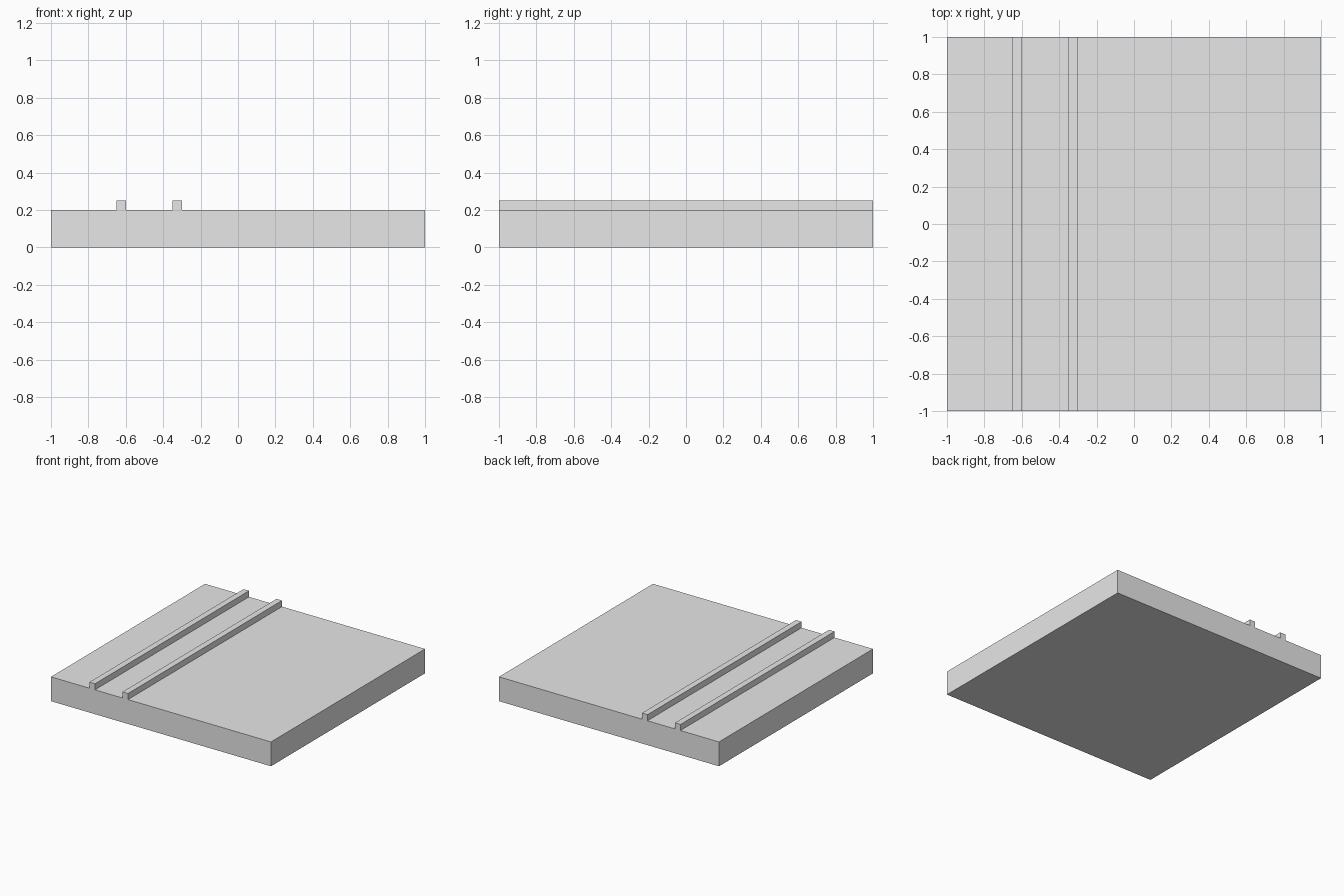
import bpy
import bmesh

cube = bpy.data.objects.get("Cube")
if cube:
    bpy.data.objects.remove(cube, do_unlink=True)

HALF = 1.0
SLAB_TOP = 0.2
RAIL_TOP = 0.25
RAIL_WIDTH = 0.05
RAIL_STARTS = (-0.65, -0.35)

grey = bpy.data.materials.new("plain grey")
grey.use_nodes = True
grey.diffuse_color = (0.8, 0.8, 0.8, 1)
grey.node_tree.nodes["Principled BSDF"].inputs["Base Color"].default_value = grey.diffuse_color

# Front outline of the slab, stepping up over each rail
outline = [(-HALF, 0), (-HALF, SLAB_TOP)]
for left in RAIL_STARTS:
    right = left + RAIL_WIDTH
    outline += [(left, SLAB_TOP), (left, RAIL_TOP), (right, RAIL_TOP), (right, SLAB_TOP)]
outline += [(HALF, SLAB_TOP), (HALF, 0)]

# Sweep the outline from front to back
bm = bmesh.new()
front = bm.faces.new([bm.verts.new((x, -HALF, z)) for x, z in outline])
swept = bmesh.ops.extrude_face_region(bm, geom=[front], use_keep_orig=True)
back_verts = [g for g in swept["geom"] if isinstance(g, bmesh.types.BMVert)]
bmesh.ops.translate(bm, verts=back_verts, vec=(0, 2 * HALF, 0))
bmesh.ops.recalc_face_normals(bm, faces=bm.faces)

mesh = bpy.data.meshes.new("railed_slab")
bm.to_mesh(mesh)
bm.free()
mesh.materials.append(grey)
slab = bpy.data.objects.new("railed_slab", mesh)
bpy.context.collection.objects.link(slab)
